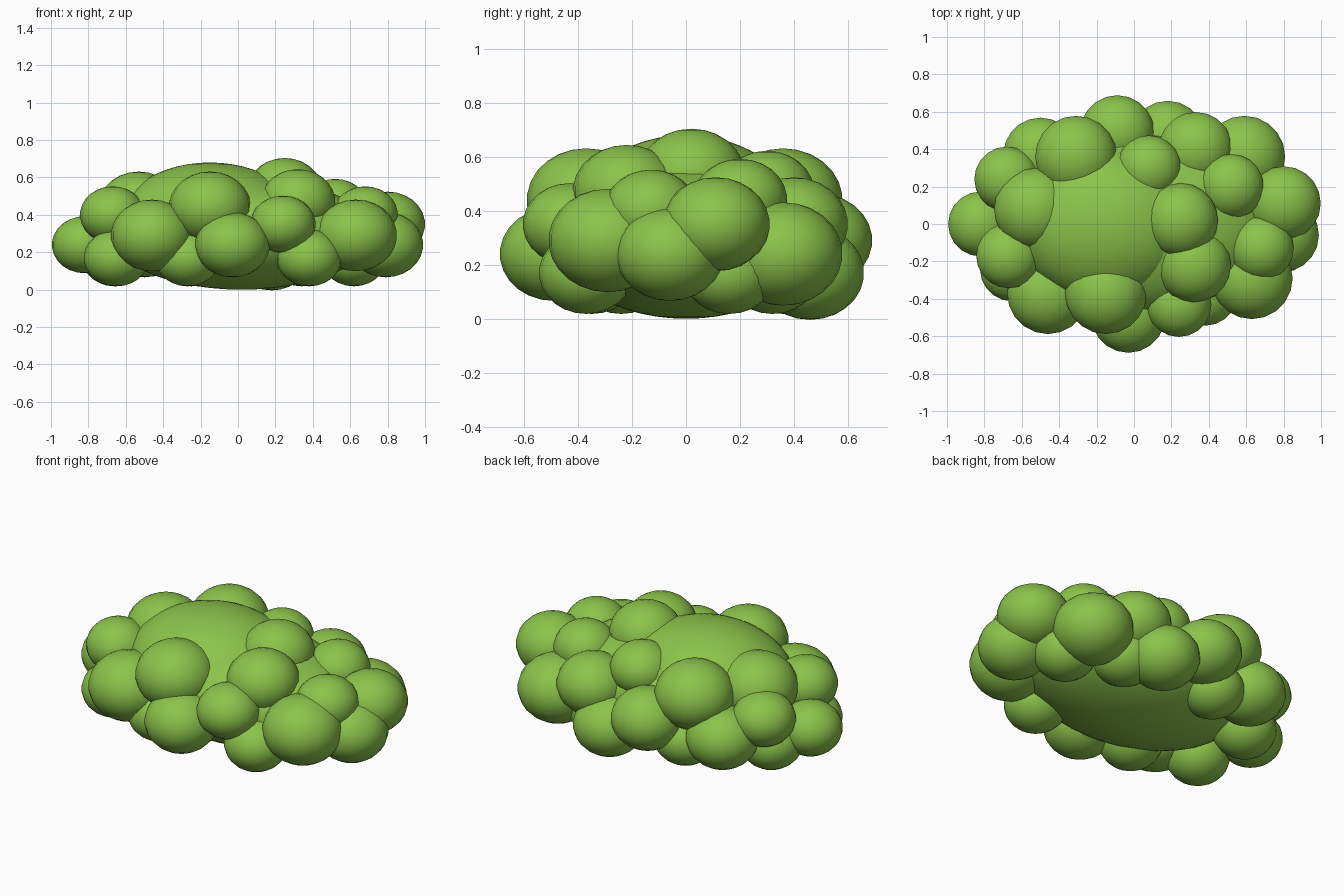
import bpy

cube = bpy.data.objects.get("Cube")
if cube:
    bpy.data.objects.remove(cube, do_unlink=True)

# One leaf colour for the whole bush
leaf = bpy.data.materials.new("leaf_green")
leaf.use_nodes = True
green = (0.26, 0.55, 0.07, 1)
leaf.diffuse_color = green
leaf.node_tree.nodes["Principled BSDF"].inputs["Base Color"].default_value = green

# Clump radii and the heights of the foliage layers
SMALL, MEDIUM, LARGE = 0.175, 0.2, 0.22
GROUND, LOW, MIDDLE, UPPER, SHOULDER = 0.17, 0.24, 0.29, 0.35, 0.4
HIGH, RIDGE, TOP = 0.44, 0.47, 0.53
FLATTENING = 0.87


def ellipsoid(name, center, radii, segments):
    """Smooth ellipsoid of foliage."""
    bpy.ops.mesh.primitive_uv_sphere_add(
        segments=segments, ring_count=segments * 2 // 3, radius=1, location=center)
    part = bpy.context.object
    part.name = name
    part.scale = radii
    bpy.ops.object.transform_apply(location=False, rotation=False, scale=True)
    bpy.ops.object.shade_smooth()
    part.data.materials.append(leaf)


def clump(name, x, y, height, radius):
    """Slightly flattened ball of leaves."""
    ellipsoid(name + "_clump", (x, y, height),
              (radius, radius, radius * FLATTENING), segments=20)


# Main body of the bush
ellipsoid("bush_crown", (-0.15, 0, 0.36), (0.49, 0.42, 0.32), segments=40)
ellipsoid("bush_base", (0.02, 0, 0.3), (0.7, 0.48, 0.3), segments=40)

# Clumps on the top
clump("crown_left", 0.25, 0.02, height=TOP, radius=MEDIUM)
clump("crown_back", 0.08, 0.3, height=RIDGE, radius=SMALL)
clump("crown_right", -0.53, 0.08, height=HIGH, radius=LARGE)
clump("crown_right_back", -0.31, 0.36, height=HIGH, radius=LARGE)
clump("crown_front", -0.15, -0.37, height=HIGH, radius=LARGE)
clump("crown_left_front", 0.32, -0.22, height=RIDGE, radius=MEDIUM)
clump("shoulder_left_back", 0.52, 0.2, height=HIGH, radius=SMALL)
clump("shoulder_left_front", 0.68, -0.13, height=SHOULDER, radius=SMALL)

# Clumps around the sides
clump("side_back", -0.09, 0.49, height=MIDDLE, radius=MEDIUM)
clump("side_back_inner", 0.33, 0.4, height=UPPER, radius=MEDIUM)
clump("side_left_back", 0.59, 0.36, height=LOW, radius=LARGE)
clump("side_left_upper", 0.8, 0.11, height=UPPER, radius=MEDIUM)
clump("side_left_lower", 0.79, -0.06, height=LOW, radius=MEDIUM)
clump("side_left_front", 0.63, -0.29, height=MIDDLE, radius=LARGE)
clump("side_front_upper", 0.24, -0.43, height=UPPER, radius=SMALL)
clump("side_front", -0.03, -0.49, height=LOW, radius=MEDIUM)
clump("side_right_front", -0.46, -0.37, height=MIDDLE, radius=LARGE)
clump("side_right_upper", -0.67, -0.17, height=SHOULDER, radius=SMALL)
clump("side_right", -0.82, 0, height=LOW, radius=SMALL)
clump("side_right_back", -0.68, 0.24, height=UPPER, radius=SMALL)

# Low clumps near the ground
clump("low_back", 0.18, 0.46, height=GROUND, radius=MEDIUM)
clump("low_back_left", 0.34, 0.32, height=GROUND, radius=SMALL)
clump("low_left", 0.62, 0.16, height=GROUND, radius=SMALL)
clump("low_left_front", 0.38, -0.37, height=GROUND, radius=SMALL)
clump("low_front", -0.27, -0.35, height=GROUND, radius=SMALL)
clump("low_right_front", -0.65, -0.24, height=GROUND, radius=SMALL)
clump("low_right", -0.66, 0.14, height=GROUND, radius=SMALL)
clump("low_right_back", -0.5, 0.37, height=LOW, radius=MEDIUM)
clump("low_back_inner", -0.25, 0.36, height=GROUND, radius=SMALL)
